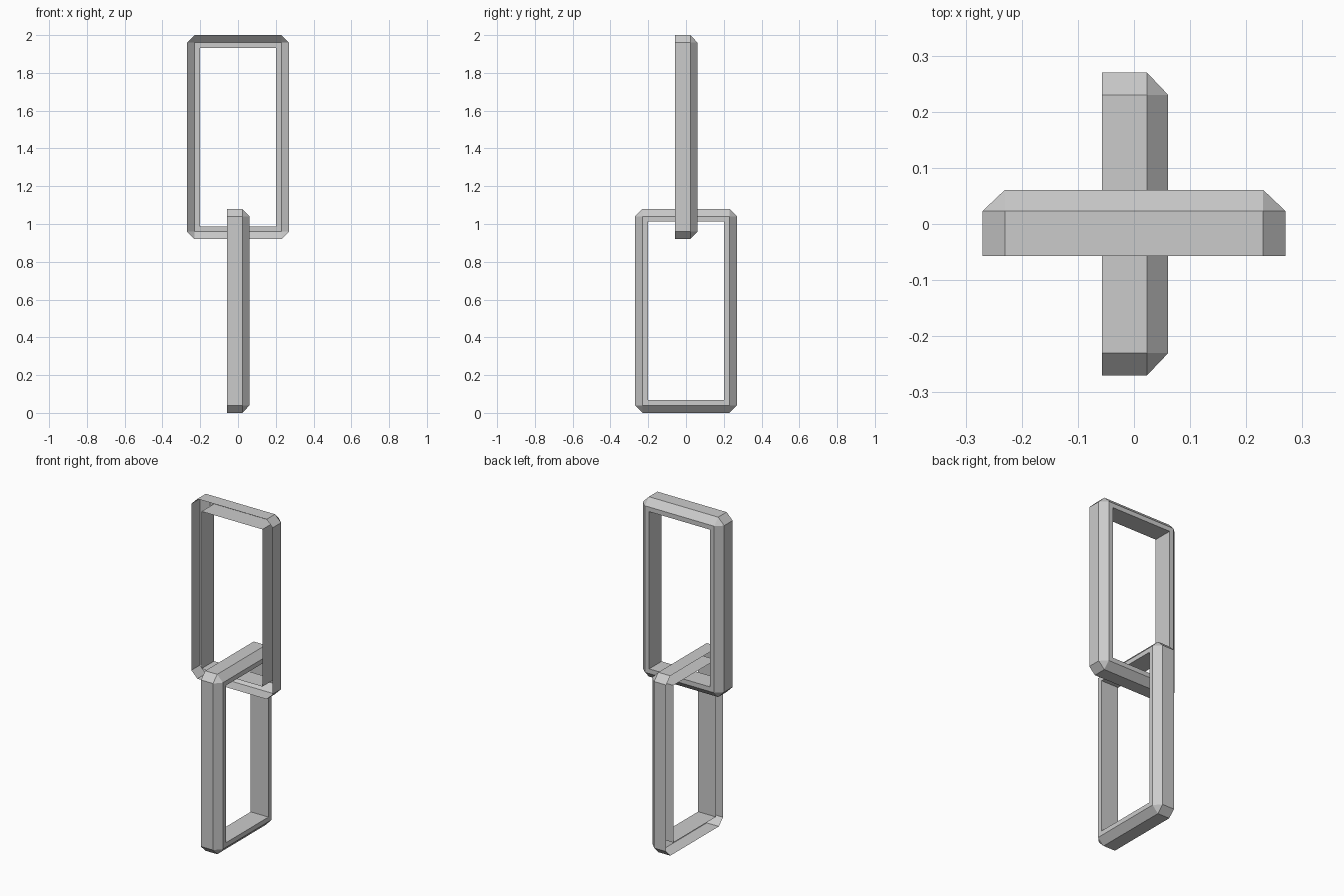
import bpy, bmesh, math

if "Cube" in bpy.data.objects:
    bpy.data.objects.remove(bpy.data.objects["Cube"])

W, H = 0.27, 0.54          # half width and half height of a link
CUT, BAR = 0.04, 0.068     # chamfer size and bar width
FRONT, EDGE, BACK = -0.057, 0.023, 0.061   # depth steps of the open channel


def corner_loop(bm, inset, depth, cut=0.0):
    """Rectangle loop; each corner gives two entries (the same vertex if uncut)."""
    w, h = W - inset, H - inset
    loop = []
    for i, (sx, sz) in enumerate([(-1, -1), (1, -1), (1, 1), (-1, 1)]):
        if cut:
            pair = [(sx * w, depth, sz * (h - cut)), (sx * (w - cut), depth, sz * h)]
            if i % 2:
                pair.reverse()
            loop += [bm.verts.new(p) for p in pair]
        else:
            loop += [bm.verts.new((sx * w, depth, sz * h))] * 2
    return loop


def make_link(name, z, turn):
    bm = bmesh.new()
    # outer wall, chamfer, flat back, inner wall; the front stays open
    loops = [corner_loop(bm, 0, FRONT, CUT),
             corner_loop(bm, 0, EDGE, CUT),
             corner_loop(bm, CUT, BACK),
             corner_loop(bm, BAR, BACK),
             corner_loop(bm, BAR, FRONT)]
    for a, b in zip(loops, loops[1:]):
        for i in range(8):
            j = (i + 1) % 8
            verts = list(dict.fromkeys([b[i], b[j], a[j], a[i]]))
            if len(verts) > 2:
                bm.faces.new(verts)
    mesh = bpy.data.meshes.new(name)
    bm.to_mesh(mesh)
    bm.free()
    obj = bpy.data.objects.new(name, mesh)
    obj.location.z = z
    obj.rotation_euler.z = turn
    bpy.context.collection.objects.link(obj)


# two interlocked chain links, a quarter turn apart
make_link("upper_link", 2 - H, 0)
make_link("lower_link", H, -math.pi / 2)
